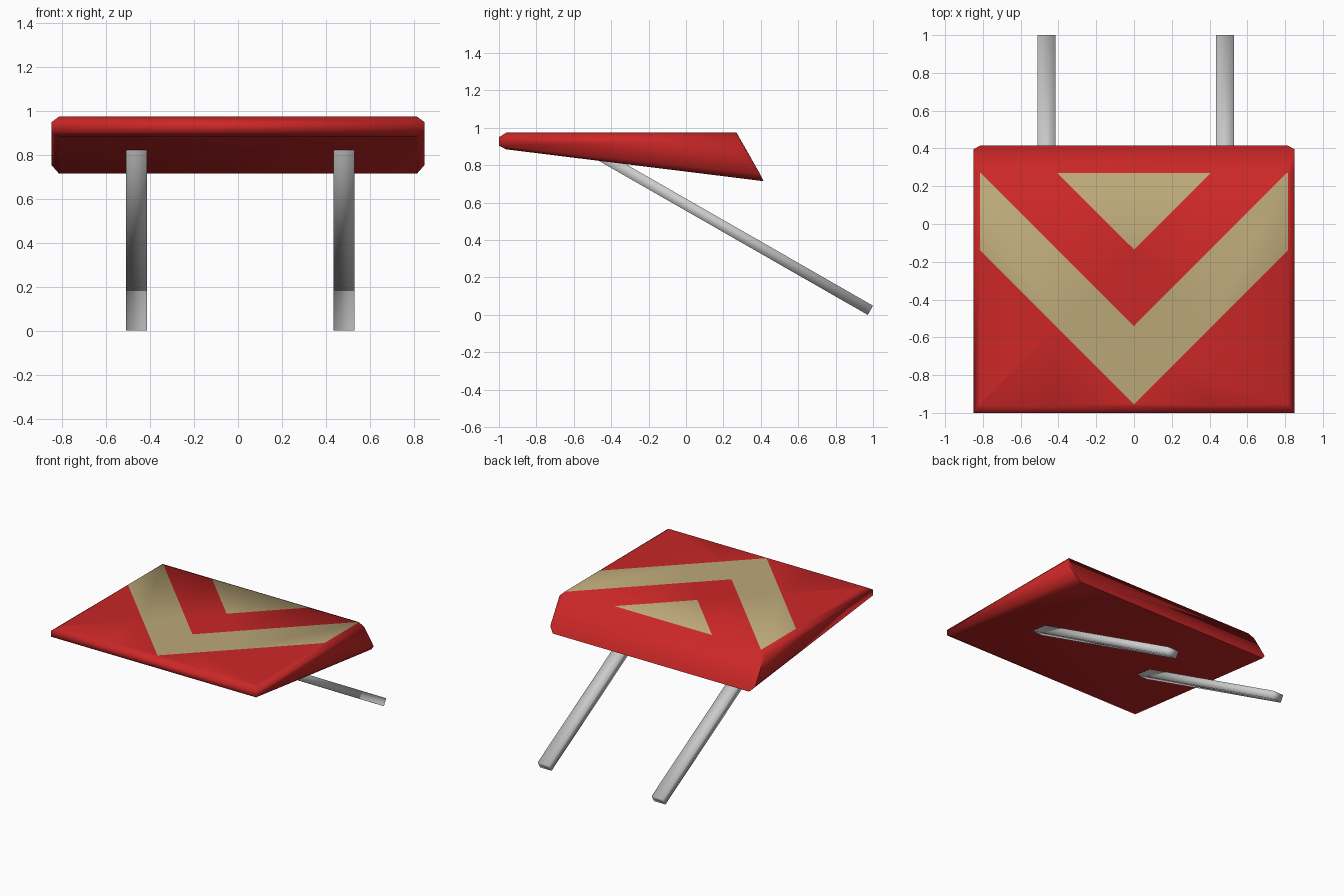
import bpy, bmesh, math
from mathutils import Vector

if "Cube" in bpy.data.objects:
    bpy.data.objects.remove(bpy.data.objects["Cube"])


def material(name, color):
    m = bpy.data.materials.new(name)
    m.diffuse_color = (*color, 1)
    m.use_nodes = True
    m.node_tree.nodes["Principled BSDF"].inputs["Base Color"].default_value = m.diffuse_color
    return m


def finish(bm, name, mats=(), angle=75):
    bmesh.ops.recalc_face_normals(bm, faces=bm.faces)
    me = bpy.data.meshes.new(name)
    bm.to_mesh(me)
    bm.free()
    ob = bpy.data.objects.new(name, me)
    bpy.context.collection.objects.link(ob)
    for m in mats:
        me.materials.append(m)
    bpy.ops.object.select_all(action='DESELECT')
    ob.select_set(True)
    bpy.context.view_layer.objects.active = ob
    bpy.ops.object.shade_smooth_by_angle(angle=math.radians(angle))
    return ob


red = material("red_paint", (0.60, 0.02, 0.02))
tan = material("tan_paint", (0.50, 0.39, 0.19))

# Wedge panel: hull of the full side profile and a slightly smaller one at the sides
inner = [(-0.96, 0.975), (0.27, 0.975), (0.415, 0.715), (-0.96, 0.885)]
outer = [(-1, 0.905), (-1, 0.95), (0.285, 0.94), (0.395, 0.755)]
bm = bmesh.new()
for half_width, profile in ((0.815, inner), (0.85, outer)):
    for s in (-1, 1):
        for y, z in profile:
            bm.verts.new((s * half_width, y, z))
bmesh.ops.convex_hull(bm, input=bm.verts)
bmesh.ops.dissolve_limit(bm, angle_limit=math.radians(1), verts=bm.verts, edges=bm.edges)
bmesh.ops.recalc_face_normals(bm, faces=bm.faces)


def top_faces():
    return [f for f in bm.faces if f.normal.z > 0.99 and f.calc_center_median().z > 0.97]


# Chevron stripes: cut the top face along the diagonals and colour the bands
levels = (-0.135, -0.54, -0.955)
cuts = [((0, 0, 0), (1, 0, 0))]
cuts += [((0, c, 0), (s, 1, 0)) for c in levels for s in (-1, 1)]
for co, no in cuts:
    faces = top_faces()
    geom = set(faces)
    for f in faces:
        geom.update(f.edges)
        geom.update(f.verts)
    bmesh.ops.bisect_plane(bm, geom=list(geom), plane_co=co, plane_no=Vector(no).normalized())
for f in top_faces():
    c = f.calc_center_median()
    d = c.y - abs(c.x)
    f.material_index = int(d > levels[0] or levels[2] < d < levels[1])
finish(bm, "panel", (red, tan))

# Slanted support legs, flat bars running down to the back
leg_profile = [(-0.50, 0.843), (0.972, 0), (1.0, 0.049), (-0.472, 0.892)]
for side, x in (("left", -0.4625), ("right", 0.4825)):
    bm = bmesh.new()
    rings = [[bm.verts.new((x + dx, y, z)) for y, z in leg_profile] for dx in (-0.0475, 0.0475)]
    for ring in rings:
        bm.faces.new(ring)
    for i in range(4):
        j = (i + 1) % 4
        bm.faces.new((rings[0][i], rings[0][j], rings[1][j], rings[1][i]))
    finish(bm, side + "_leg", angle=100)
